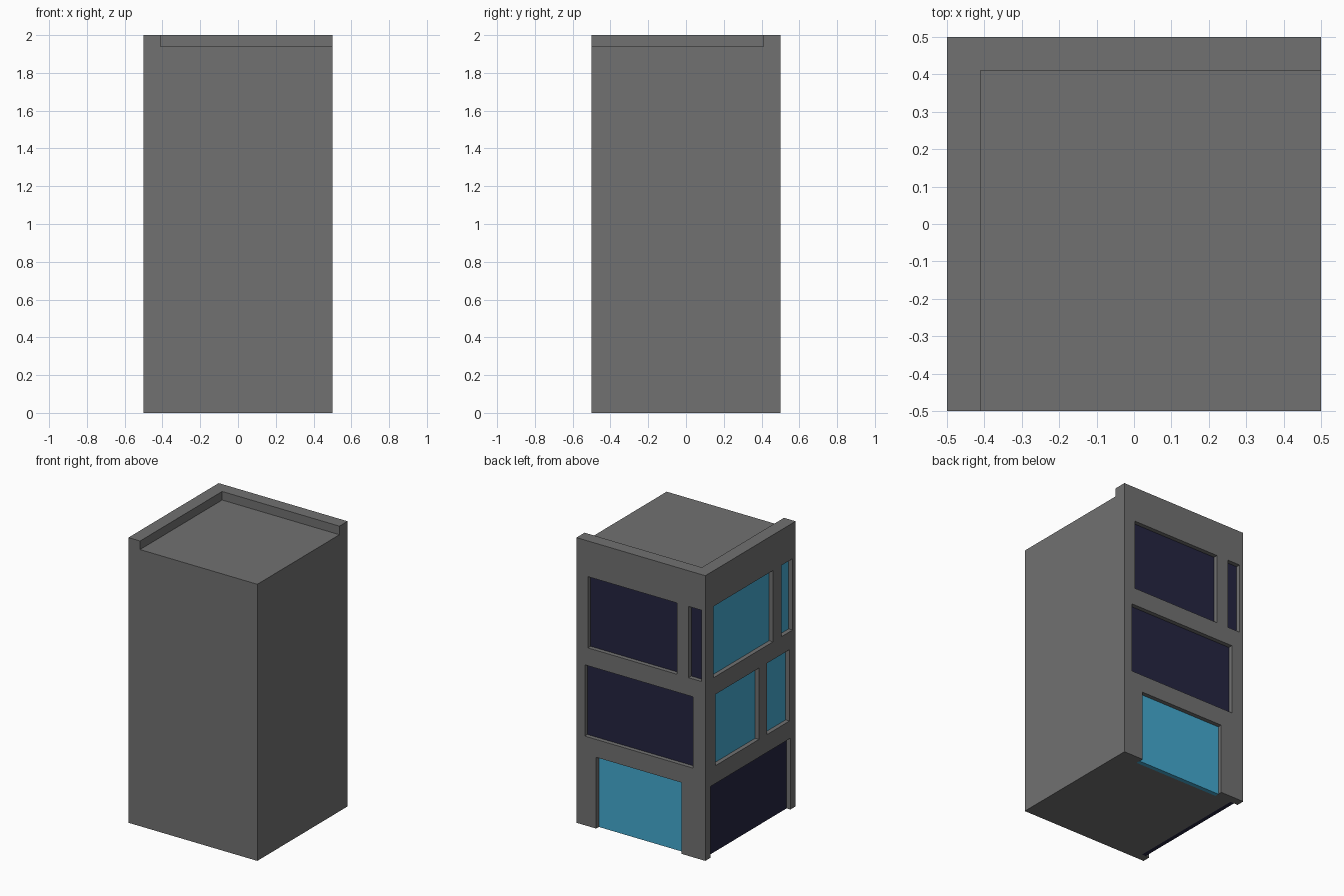
import bpy, bmesh
from mathutils import Matrix, Vector

if "Cube" in bpy.data.objects:
    bpy.data.objects.remove(bpy.data.objects["Cube"])


def material(name, rgb):
    m = bpy.data.materials.new(name)
    m.diffuse_color = (*rgb, 1)
    m.use_nodes = True
    m.node_tree.nodes["Principled BSDF"].inputs["Base Color"].default_value = m.diffuse_color
    return m


GREY = material("grey_wall", (0.165, 0.165, 0.165))
BLUE = material("lit_blue_glass", (0.058, 0.40, 0.63))
NAVY = material("dark_navy_glass", (0.018, 0.018, 0.052))


def add_box(bm, lo, hi):
    lo, hi = Vector(lo), Vector(hi)
    mat = Matrix.Translation((lo + hi) / 2) @ Matrix.Diagonal((*(hi - lo), 1))
    bmesh.ops.create_cube(bm, size=1, matrix=mat)


def make_object(name, boxes, mat):
    bm = bmesh.new()
    for lo, hi in boxes:
        add_box(bm, lo, hi)
    me = bpy.data.meshes.new(name)
    bm.to_mesh(me)
    bm.free()
    me.materials.append(mat)
    ob = bpy.data.objects.new(name, me)
    bpy.context.collection.objects.link(ob)
    return ob


RECESS, PANE = 0.03, 0.03


def span(side, a, b, z0, z1, near, far):
    """Box on the back or left wall, between two depths behind the wall face."""
    if side == "back":
        return (a, 0.5 - far, z0), (b, 0.5 - near, z1)
    return (-0.5 + near, a, z0), (-0.5 + far, b, z1)


# Openings: side, start, end, bottom, top, glass
openings = [
    ("back", -0.28, 0.41, 1.25, 1.75, NAVY),
    ("back", -0.47, -0.37, 1.25, 1.75, NAVY),
    ("back", -0.405, 0.435, 0.625, 1.125, NAVY),
    ("back", -0.315, 0.347, 0.0, 0.5, BLUE),
    ("left", -0.25, 0.41, 1.25, 1.75, BLUE),
    ("left", -0.467, -0.345, 1.25, 1.75, BLUE),
    ("left", -0.095, 0.388, 0.625, 1.125, BLUE),
    ("left", -0.433, -0.185, 0.625, 1.125, BLUE),
    ("left", -0.443, 0.443, 0.0, 0.5, NAVY),
]

# Main block, with the roof sunk behind the parapet and window holes cut out
walls = make_object("building_walls", [((-0.5, -0.5, 0), (0.5, 0.5, 2))], GREY)
cuts = [((-0.41, -0.7, 1.94), (0.7, 0.41, 2.2))]
for side, a, b, z0, z1, _ in openings:
    bottom = z0 if z0 > 0 else -0.1
    cuts.append(span(side, a, b, bottom, z1, -0.1, RECESS + PANE))
cutter = make_object("opening_cutter", cuts, GREY)
cutter.hide_render = True
mod = walls.modifiers.new("openings", "BOOLEAN")
mod.operation = "DIFFERENCE"
mod.solver = "EXACT"
mod.object = cutter
bpy.context.view_layer.objects.active = walls
bpy.ops.object.modifier_apply(modifier=mod.name)
bpy.data.objects.remove(cutter)

# Glass panes set back in each opening
for i, (side, a, b, z0, z1, glass) in enumerate(openings):
    kind = "shop_front" if z0 == 0 else "window"
    make_object(f"{side}_{kind}_{i + 1}",
                [span(side, a, b, z0, z1, RECESS, RECESS + PANE)], glass)
